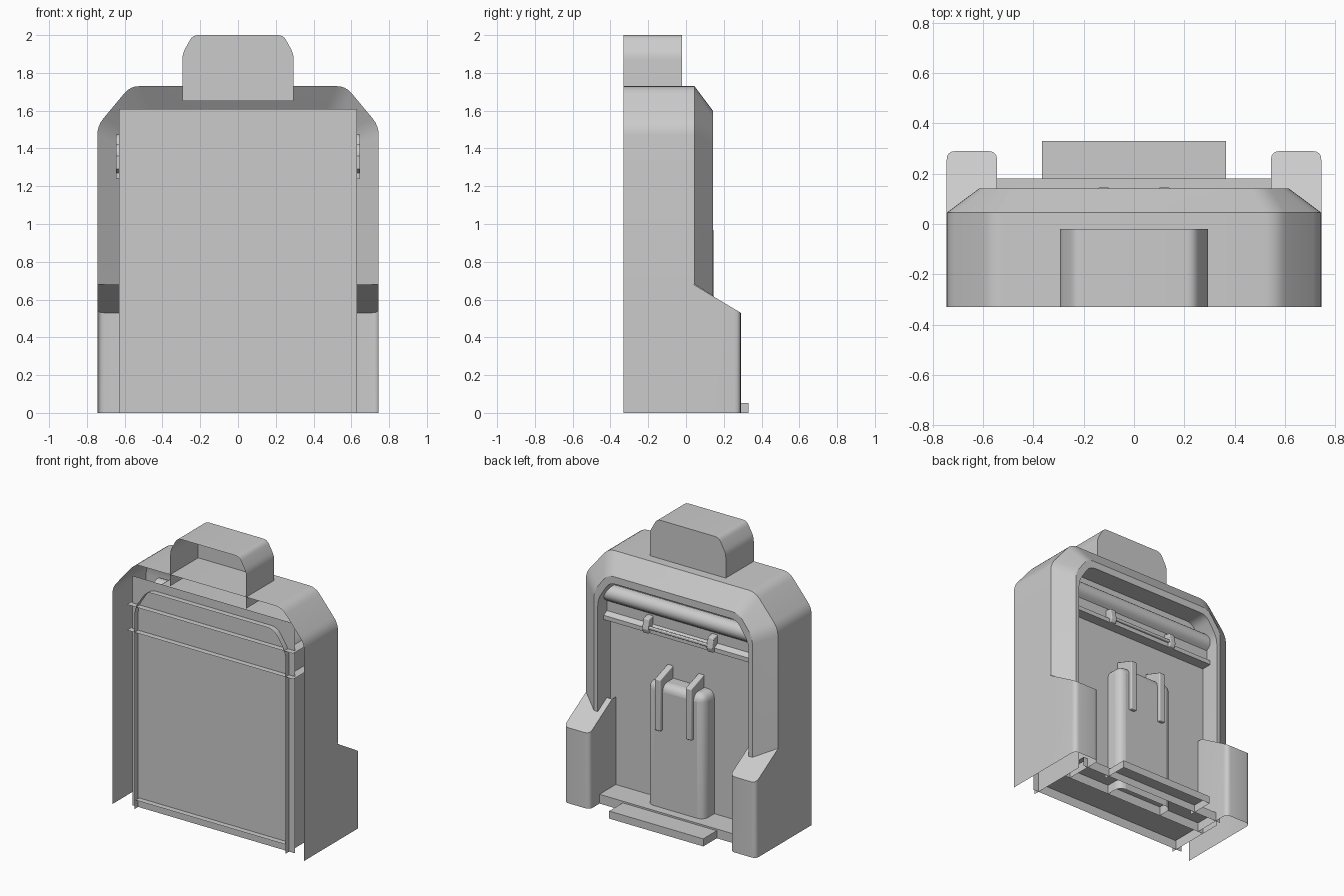
import bpy, bmesh, math
from mathutils import Vector

cube = bpy.data.objects.get("Cube")
if cube:
    bpy.data.objects.remove(cube, do_unlink=True)

GREY = (0.6, 0.6, 0.6, 1)
grey = bpy.data.materials.new("plain_grey")
grey.use_nodes = True
grey.diffuse_color = GREY
grey.node_tree.nodes["Principled BSDF"].inputs["Base Color"].default_value = GREY


def finish(name, bm, bevel=0):
    bmesh.ops.remove_doubles(bm, verts=bm.verts, dist=0.0005)
    bmesh.ops.recalc_face_normals(bm, faces=bm.faces)
    me = bpy.data.meshes.new(name)
    bm.to_mesh(me)
    bm.free()
    ob = bpy.data.objects.new(name, me)
    bpy.context.collection.objects.link(ob)
    me.materials.append(grey)
    if bevel:
        mod = ob.modifiers.new("soft_edges", "BEVEL")
        mod.width, mod.segments = bevel, 4
    bpy.ops.object.select_all(action='DESELECT')
    ob.select_set(True)
    bpy.context.view_layer.objects.active = ob
    bpy.ops.object.shade_smooth_by_angle(angle=math.radians(30))
    return ob


def rounded(points, radius, steps=4):
    """Round the inner corners of an open 2D path."""
    pts = [Vector(p) for p in points]
    out = [pts[0]]
    for a, b, c in zip(pts, pts[1:], pts[2:]):
        p = b + (a - b).normalized() * min(radius, (a - b).length * 0.45)
        q = b + (c - b).normalized() * min(radius, (c - b).length * 0.45)
        for i in range(steps + 1):
            t = i / steps
            out.append(p * (1 - t) ** 2 + b * 2 * t * (1 - t) + q * t * t)
    return out + [pts[-1]]


def arch(half, radius=0.05):
    """Mirror the right half of an arch and round its corners."""
    return rounded(half + [(-x, z) for x, z in reversed(half)], radius)


def loft(name, sections, cap=None):
    """Skin matching open paths; cap picks the points of the last to fill."""
    bm = bmesh.new()
    rows = [[bm.verts.new(p) for p in s] for s in sections]
    for r, s in zip(rows, rows[1:]):
        for i in range(len(r) - 1):
            bm.faces.new((r[i], r[i + 1], s[i + 1], s[i]))
    if cap:
        bm.faces.new([v for v in rows[-1] if cap(v.co)])
    return finish(name, bm)


def sheet(name, points):
    bm = bmesh.new()
    bm.faces.new([bm.verts.new(p) for p in points])
    return finish(name, bm)


def at_y(path, y):
    return [(x, y, z) for x, z in path]


def strip(name, profile, half):
    """Sweep an open y-z profile across the width."""
    return loft(name, [[(x, y, z) for y, z in profile] for x in (-half, half)])


def prism(name, profile, x, width):
    """Solid with a y-z outline."""
    bm = bmesh.new()
    face = bm.faces.new([bm.verts.new((x - width / 2, y, z)) for y, z in profile])
    new = bmesh.ops.extrude_face_region(bm, geom=[face])["geom"]
    bmesh.ops.translate(bm, vec=(width, 0, 0),
                        verts=[v for v in new if isinstance(v, bmesh.types.BMVert)])
    bm.faces.ensure_lookup_table()
    if not face.is_valid or len(bm.faces) < len(profile) + 2:
        bm.faces.new([v for v in bm.verts if v.co.x < x])
    return finish(name, bm, 0.006)


def open_box(name, half, y0, y1, z1, bevel=0):
    """Box standing on the ground, open below and towards the front."""
    bm = bmesh.new()
    bmesh.ops.create_cube(bm, size=1)
    for v in bm.verts:
        v.co = (v.co.x * 2 * half, y1 if v.co.y > 0 else y0, z1 if v.co.z > 0 else 0)
    bm.normal_update()
    bmesh.ops.delete(bm, context='FACES',
                     geom=[f for f in bm.faces if f.normal.z < -0.5 or f.normal.y < -0.5])
    return finish(name, bm, bevel)


# Outer shell, its bevelled rim and the recess wall
outer = [(0.745, 0.68), (0.745, 1.52), (0.57, 1.73)]
rim = [(0.615, 0.62), (0.615, 1.46), (0.51, 1.6)]
recess = [(0.586, 0.0), (0.586, 1.41), (0.495, 1.55)]
loft("outer_shell", [at_y(arch(outer), -0.33), at_y(arch(outer), 0.045),
                     at_y(arch(rim), 0.142)])
loft("rim_flange", [at_y(arch(rim), 0.142),
                    at_y(arch([(0.586, 0.62)] + recess[1:]), 0.142)])
loft("recess_wall", [at_y(arch(recess), 0.142), at_y(arch(recess), -0.31)])

# Panels across the body
sheet("recess_panel", at_y(arch(recess), 0.0))
sheet("front_panel", at_y([(-0.63, 0), (0.63, 0), (0.63, 1.61), (-0.63, 1.61)], -0.27))


# Lower side walls with the arms that reach back
def arm_top(y):
    return 0.53 + 0.6 * (0.29 - max(y, 0.04))


for side, label in ((1, "left"), (-1, "right")):
    corner = rounded([(0.745, 0.04), (0.745, 0.29), (0.545, 0.29), (0.545, 0.04)], 0.035)
    path = [(0.745, -0.33)] + [tuple(p) for p in corner] + [(0.545, 0.0)]
    loft(label + "_arm", [[(side * x, y, 0) for x, y in path],
                          [(side * x, y, arm_top(y)) for x, y in path]],
         cap=lambda co: co.y > 0.03)

# Head block, open to the front and below
head = arch([(0.295, 1.65), (0.295, 1.9), (0.24, 2.0)], 0.03)
loft("head_hoop", [at_y(head, -0.33), at_y(head, -0.02)])
sheet("head_back", at_y(head, -0.02))

# Crossbar with a rolled top edge and a lower lip
roll = [(0.03 + 0.055 * math.cos(a), 1.42 + 0.055 * math.sin(a))
        for a in (math.radians(d) for d in range(180, -61, -20))]
strip("crossbar", [(-0.31, 1.42)] + roll
      + [(0.04, 1.36), (0.04, 1.29), (0.075, 1.27), (0.075, 1.24), (-0.31, 1.24)], 0.645)
for side, label in ((1, "left"), (-1, "right")):
    prism(label + "_clip", [(0.03, 1.24), (0.09, 1.24), (0.1, 1.27), (0.085, 1.34),
                            (0.03, 1.35)], side * 0.25, 0.045)
prism("clip_rod", [(0.07, 1.27), (0.09, 1.27), (0.09, 1.29), (0.07, 1.29)], 0, 0.5)

# Raised centre block with two ribs
open_box("centre_block", 0.22, 0.0, 0.12, 0.93, bevel=0.05)
for side, label in ((1, "left"), (-1, "right")):
    prism(label + "_rib", [(0.0, 0.61), (0.145, 0.61), (0.145, 0.97), (0.0, 1.02)],
          side * 0.12, 0.045)

# Bottom step and foot plate
strip("bottom_step", [(-0.31, 0.065), (0.18, 0.065), (0.18, 0.0)], 0.58)
open_box("foot_plate", 0.365, 0.14, 0.33, 0.053)
